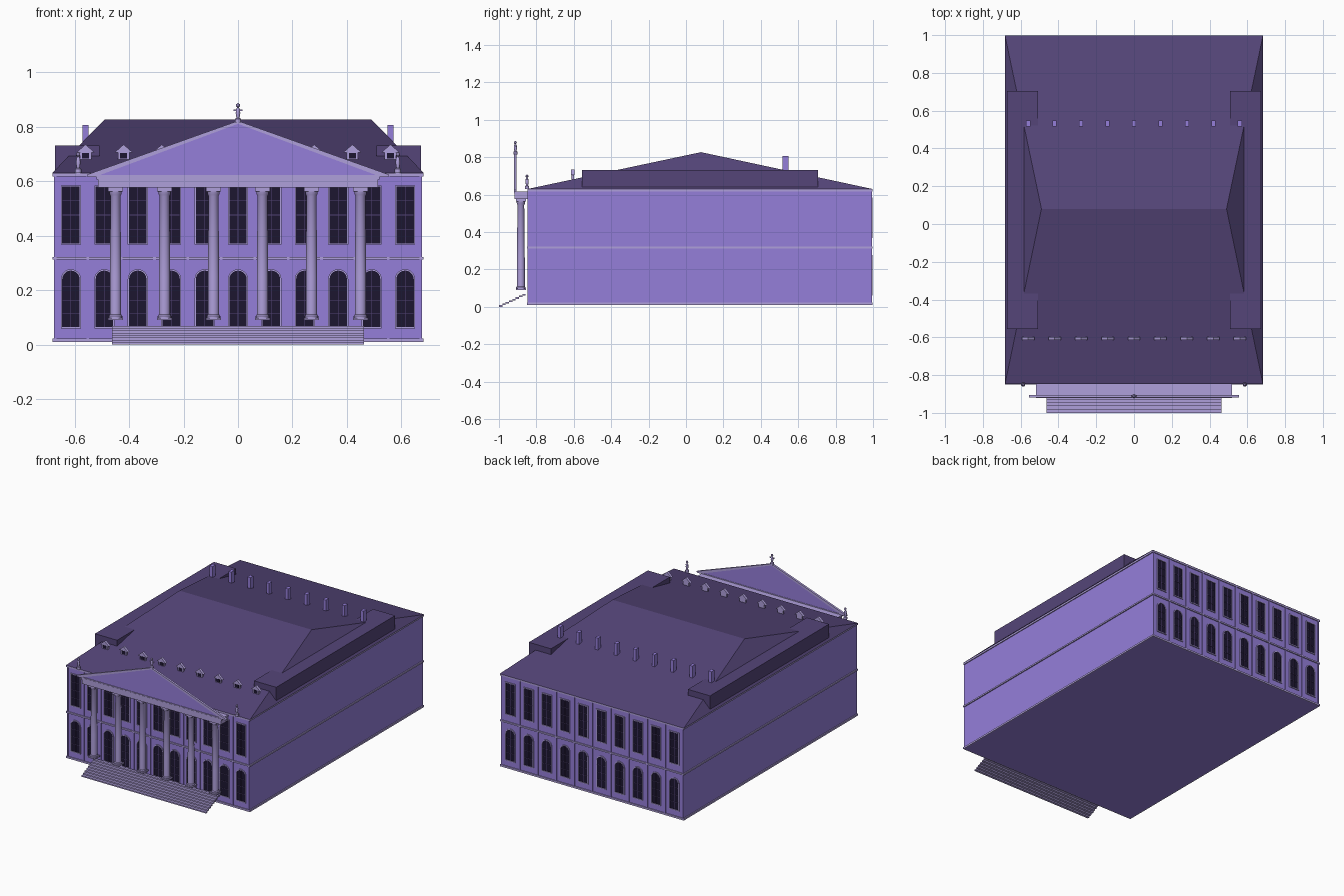
import bpy, bmesh, math
from mathutils import Matrix, Vector

if "Cube" in bpy.data.objects:
    bpy.data.objects.remove(bpy.data.objects["Cube"])


def material(name, rgb):
    m = bpy.data.materials.new(name)
    m.diffuse_color = (*rgb, 1)
    m.use_nodes = True
    m.node_tree.nodes["Principled BSDF"].inputs["Base Color"].default_value = m.diffuse_color
    return m


WALL = material("wall", (0.30, 0.21, 0.70))
ROOF = material("roof", (0.09, 0.06, 0.19))
TRIM = material("trim", (0.43, 0.35, 0.71))
GLASS = material("glass", (0.012, 0.008, 0.03))


def finish(bm, name, mat, smooth=False):
    bmesh.ops.recalc_face_normals(bm, faces=bm.faces)
    me = bpy.data.meshes.new(name)
    bm.to_mesh(me)
    bm.free()
    me.materials.append(mat)
    ob = bpy.data.objects.new(name, me)
    bpy.context.collection.objects.link(ob)
    if smooth:
        bpy.ops.object.select_all(action='DESELECT')
        bpy.context.view_layer.objects.active = ob
        ob.select_set(True)
        bpy.ops.object.shade_smooth_by_angle(angle=math.radians(35))
    return ob


def box(bm, x0, x1, y0, y1, z0, z1):
    m = Matrix.Translation(((x0 + x1) / 2, (y0 + y1) / 2, (z0 + z1) / 2))
    m = m @ Matrix.Diagonal((x1 - x0, y1 - y0, z1 - z0, 1))
    bmesh.ops.create_cube(bm, size=1, matrix=m)


def prism(bm, pts, y0, y1):
    """Extrude an (x, z) outline from y0 to y1."""
    a = [bm.verts.new((x, y0, z)) for x, z in pts]
    b = [bm.verts.new((x, y1, z)) for x, z in pts]
    bm.faces.new(a)
    bm.faces.new(b[::-1])
    for i in range(len(a)):
        j = (i + 1) % len(a)
        bm.faces.new((a[i], b[i], b[j], a[j]))


def ring(bm, outer, inner, y0, y1):
    """Hollow frame between two (x, z) outlines."""
    v = [[bm.verts.new((x, y, z)) for x, z in o]
         for o, y in ((outer, y0), (outer, y1), (inner, y1), (inner, y0))]
    n = len(outer)
    for k in range(4):
        p, q = v[k], v[(k + 1) % 4]
        for i in range(n):
            j = (i + 1) % n
            bm.faces.new((p[i], p[j], q[j], q[i]))


def lathe(bm, profile, x, y, sides=16):
    rows = [[bm.verts.new((x + r * math.cos(2 * math.pi * i / sides),
                           y + r * math.sin(2 * math.pi * i / sides), z))
             for i in range(sides)] for r, z in profile]
    bm.faces.new(rows[0][::-1])
    bm.faces.new(rows[-1])
    for p, q in zip(rows, rows[1:]):
        for i in range(sides):
            j = (i + 1) % sides
            bm.faces.new((p[i], p[j], q[j], q[i]))


def outline(cx, w, z0, z1, arched):
    """Window outline, square or with a round head."""
    if not arched:
        return [(cx - w, z0), (cx + w, z0), (cx + w, z1), (cx - w, z1)]
    arc = [(cx + w * math.cos(math.pi * i / 10), z1 - w + w * math.sin(math.pi * i / 10))
           for i in range(11)]
    return [(cx - w, z0), (cx + w, z0)] + arc


HX, Y0, Y1 = 0.675, -0.842, 0.99

# main body
bm = bmesh.new()
box(bm, -HX, HX, Y0, Y1, 0.01, 0.63)
finish(bm, "body_walls", WALL)

# horizontal bands around the body
bm = bmesh.new()
for z0, z1, o in ((0.01, 0.022, 0.007), (0.312, 0.322, 0.007), (0.618, 0.63, 0.006)):
    box(bm, -HX - o, HX + o, Y0 - o, Y1 + o, z0, z1)
finish(bm, "string_courses", TRIM)

# hipped roof
bm = bmesh.new()
a, b, c, d = [bm.verts.new(p) for p in ((-0.683, -0.848, 0.63), (0.683, -0.848, 0.63),
                                        (0.683, 0.998, 0.63), (-0.683, 0.998, 0.63))]
e, f = bm.verts.new((-0.49, 0.08, 0.827)), bm.verts.new((0.49, 0.08, 0.827))
for face in ((a, b, f, e), (c, d, e, f), (b, c, f), (d, a, e), (d, c, b, a)):
    bm.faces.new(face)
finish(bm, "hipped_roof", ROOF)

# long flat boxes along the roof sides
bm = bmesh.new()
for s in (-1, 1):
    x = sorted((s * 0.508, s * 0.672))
    box(bm, *x, -0.555, 0.705, 0.642, 0.732)
finish(bm, "roof_side_boxes", ROOF)

# windows, frames, glazing bars and pilasters on front and back
panes, frames, bars, pil = [bmesh.new() for _ in range(4)]
for wall, s, count in ((Y0, -1, 11), (Y1, 1, 10)):
    step = 1.35 / count
    for i in range(count):
        cx = (i - (count - 1) / 2) * step
        for z0, z1, arched in ((0.065, 0.272, True), (0.372, 0.58, False)):
            inner = outline(cx, 0.032, z0, z1, arched)
            outer = outline(cx, 0.037, z0 - 0.005, z1 + 0.005, arched)
            prism(panes, inner, wall - s * 0.004, wall + s * 0.001)
            ring(frames, outer, inner, wall - s * 0.002, wall + s * 0.006)
            y = sorted((wall, wall + s * 0.003))
            box(bars, cx - 0.001, cx + 0.001, *y, z0, z1)
            for k in (1, 2, 3):
                z = z0 + (z1 - z0) * k / 4 * (0.95 if arched else 1)
                box(bars, cx - 0.031, cx + 0.031, *y, z - 0.001, z + 0.001)
    for i in range(count + 1):
        cx = max(-0.671, min(0.671, (i - count / 2) * step))
        y = sorted((wall, wall + s * 0.005))
        box(pil, cx - 0.005, cx + 0.005, *y, 0.012, 0.625)
finish(panes, "window_panes", GLASS)
finish(frames, "window_frames", TRIM)
finish(bars, "glazing_bars", ROOF)
finish(pil, "pilasters", WALL)

# portico columns
bm = bmesh.new()
for i in range(6):
    x, y = -0.45 + 0.18 * i, -0.883
    box(bm, x - 0.027, x + 0.027, y - 0.027, y + 0.027, 0.09, 0.098)
    lathe(bm, [(0.025, 0.098), (0.025, 0.105), (0.021, 0.11), (0.021, 0.25), (0.018, 0.545),
               (0.021, 0.55), (0.024, 0.565)], x, y)
    box(bm, x - 0.027, x + 0.027, y - 0.027, y + 0.027, 0.563, 0.577)
finish(bm, "columns", TRIM, True)

# entablature over the columns
bm = bmesh.new()
box(bm, -0.515, 0.515, -0.917, Y0, 0.577, 0.608)
box(bm, -0.52, 0.52, -0.92, Y0, 0.606, 0.618)
finish(bm, "entablature", TRIM)

# pediment: thin triangle with raking cornices
bm = bmesh.new()
prism(bm, [(-0.53, 0.616), (0.53, 0.616), (0, 0.815)], -0.915, -0.907)
finish(bm, "pediment", WALL)
bm = bmesh.new()
prism(bm, [(-0.555, 0.618), (-0.52, 0.618), (0, 0.811), (0.52, 0.618), (0.555, 0.618),
           (0.555, 0.624), (0, 0.822), (-0.555, 0.624)], -0.919, -0.905)
box(bm, -0.55, 0.55, -0.919, -0.905, 0.616, 0.623)
finish(bm, "pediment_cornice", TRIM)

# front steps
bm = bmesh.new()
n = 8
for i in range(n):
    y, z = -1 + i * 0.0178, i * 0.0086
    box(bm, -0.462, 0.462, y, y + 0.0178, z, z + 0.0086)
finish(bm, "front_steps", TRIM)

# roof figures: one on the apex, two on the eaves
bm = bmesh.new()
for x, y, z, k in ((0, -0.912, 0.815, 1), (-0.587, -0.85, 0.63, 1.08), (0.587, -0.85, 0.63, 1.08)):
    prof = [(0.012, 0), (0.012, 0.014), (0.006, 0.018), (0.009, 0.035), (0.007, 0.05),
            (0.003, 0.056), (0.008, 0.061), (0.007, 0.068), (0.001, 0.072)]
    lathe(bm, [(r * 0.95, z + h * k) for r, h in prof], x, y, 12)
    box(bm, x - (0.017 if x == 0 else 0.008), x + (0.017 if x == 0 else 0.008),
        y - 0.003, y + 0.003, z + 0.043 * k, z + 0.049 * k)
finish(bm, "roof_figures", TRIM, True)

# front dormers and rear chimneys
dorm, glass, chim = bmesh.new(), bmesh.new(), bmesh.new()
for i in range(-4, 5):
    x = i * 0.14
    box(dorm, x - 0.021, x + 0.021, -0.61, -0.598, 0.672, 0.708)
    prism(dorm, [(x - 0.033, 0.706), (x + 0.033, 0.706), (x, 0.735)], -0.614, -0.597)
    box(glass, x - 0.013, x + 0.013, -0.612, -0.605, 0.684, 0.704)
    box(chim, x - 0.011, x + 0.011, 0.515, 0.547, 0.70, 0.806)
finish(dorm, "dormers", TRIM)
finish(glass, "dormer_panes", GLASS)
finish(chim, "chimneys", WALL)
